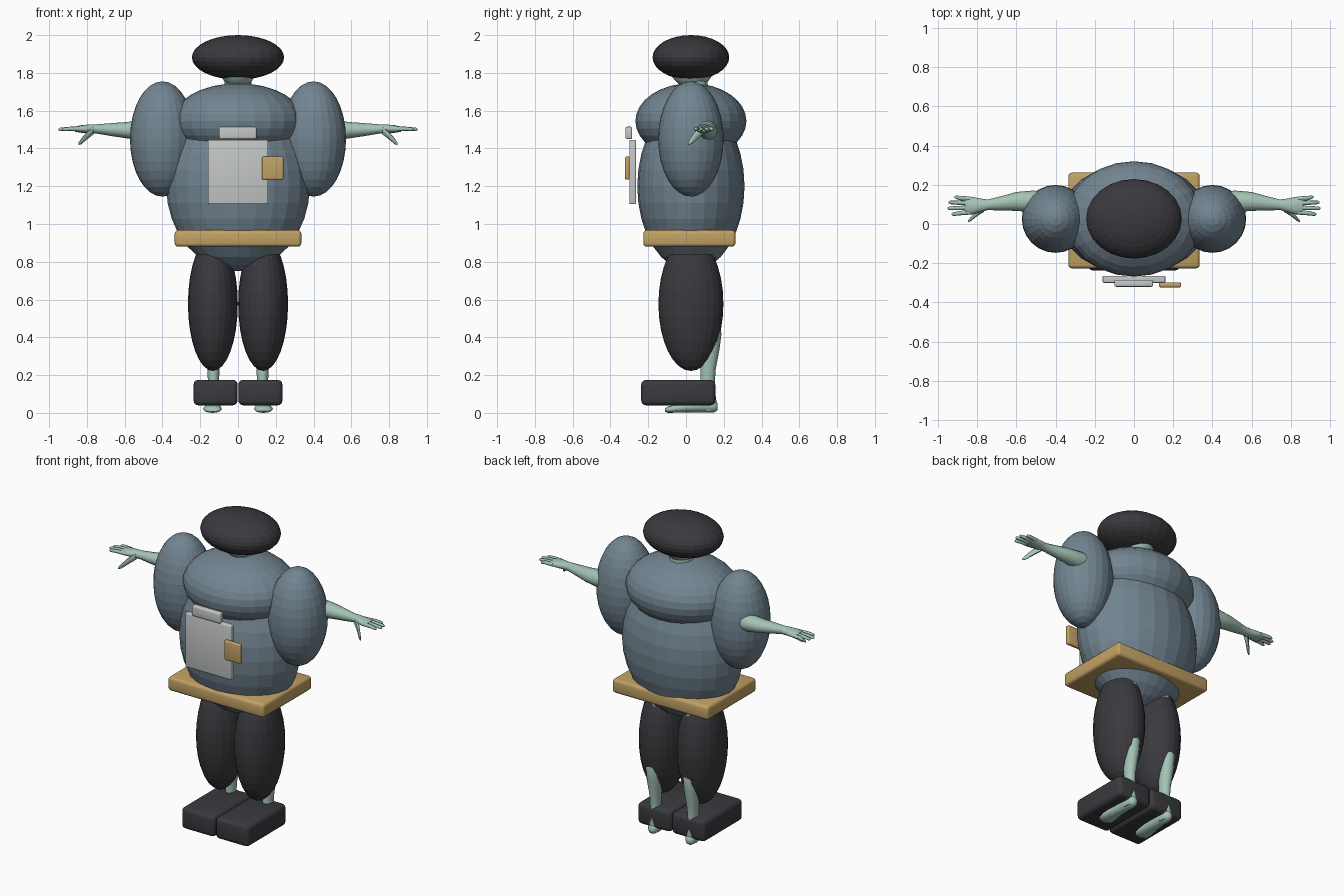
import bpy, bmesh, math
from mathutils import Vector


def material(name, rgb):
    m = bpy.data.materials.new(name)
    m.diffuse_color = (*rgb, 1)
    return m


BLUE = material("slate_blue", (0.17, 0.235, 0.285))
DARK = material("charcoal", (0.042, 0.041, 0.048))
TAN = material("tan", (0.54, 0.36, 0.13))
GREY = material("light_grey", (0.56, 0.58, 0.57))
SKIN = material("pale_green_skin", (0.37, 0.55, 0.46))
YC = 0.026  # depth centre of the body


def finish(name, bm, mat, smooth=None):
    bmesh.ops.recalc_face_normals(bm, faces=bm.faces)
    me = bpy.data.meshes.new(name)
    bm.to_mesh(me)
    bm.free()
    me.materials.append(mat)
    ob = bpy.data.objects.new(name, me)
    bpy.context.collection.objects.link(ob)
    if smooth:
        bpy.ops.object.select_all(action='DESELECT')
        ob.select_set(True)
        bpy.context.view_layer.objects.active = ob
        bpy.ops.object.shade_smooth_by_angle(angle=math.radians(smooth))
    return ob


def ellipsoid(name, centre, radii, mat, smooth=None):
    bm = bmesh.new()
    bmesh.ops.create_uvsphere(bm, u_segments=24, v_segments=16, radius=1)
    for v in bm.verts:
        v.co = Vector(c + r * p for c, r, p in zip(centre, radii, v.co))
    return finish(name, bm, mat, smooth)


def rounded_box(name, lo, hi, bevel, mat):
    bm = bmesh.new()
    bmesh.ops.create_cube(bm, size=1)
    for v in bm.verts:
        v.co = Vector(a + (b - a) * (p + 0.5) for a, b, p in zip(lo, hi, v.co))
    bmesh.ops.bevel(bm, geom=bm.edges[:], offset=bevel, segments=3,
                    profile=0.5, affect='EDGES')
    return finish(name, bm, mat, 30)


def loft(bm, axis, sections, side, n=12):
    """Closed tube: sections are (x, y, z, radius_a, radius_b) across axis."""
    a, b = [i for i in range(3) if i != axis]
    rings = []
    for x, y, z, ra, rb in sections:
        ring = []
        for k in range(n):
            t = 2 * math.pi * k / n
            p = Vector((x, y, z))
            p[a] += ra * math.cos(t)
            p[b] += rb * math.sin(t)
            p.x *= side
            ring.append(bm.verts.new(p))
        rings.append(ring)
    for r, s in zip(rings, rings[1:]):
        for k in range(n):
            bm.faces.new((r[k], r[(k + 1) % n], s[(k + 1) % n], s[k]))
    bm.faces.new(rings[0])
    bm.faces.new(rings[-1])


# Hat, head and neck
ellipsoid("hat", (0, YC, 1.882), (0.244, 0.203, 0.118), DARK)
ellipsoid("head", (0, YC + 0.005, 1.835), (0.1, 0.118, 0.115), SKIN, 60)
bm = bmesh.new()
loft(bm, 2, [(0, 0.05, 1.6, 0.08, 0.08), (0, 0.04, 1.73, 0.07, 0.075),
             (0, 0.035, 1.82, 0.075, 0.08)], 1, 16)
finish("neck", bm, SKIN, 60)

# Coat and belt
ellipsoid("torso", (0, YC, 1.2), (0.38, 0.284, 0.45), BLUE)
ellipsoid("shoulder_yoke", (0, YC, 1.545), (0.348, 0.294, 0.2), BLUE)
rounded_box("belt", (-0.335, -0.226, 0.88), (0.335, 0.262, 0.967), 0.018, TAN)

# Chest board, clip and badge
rounded_box("chest_board", (-0.16, -0.3, 1.105), (0.16, -0.265, 1.445), 0.006, GREY)
rounded_box("board_clip", (-0.1, -0.32, 1.45), (0.098, -0.285, 1.515), 0.008, GREY)
rounded_box("badge", (0.127, -0.323, 1.235), (0.24, -0.298, 1.357), 0.008, TAN)

for side, tag in ((-1, "left"), (1, "right")):
    # Puffed sleeve, trouser leg and shoe
    ellipsoid(tag + "_sleeve", (0.4 * side, YC, 1.45), (0.172, 0.173, 0.305), BLUE)
    ellipsoid(tag + "_trouser", (0.133 * side, YC, 0.577), (0.132, 0.172, 0.355), DARK)
    x0, x1 = sorted((0.002 * side, 0.235 * side))
    rounded_box(tag + "_shoe", (x0, -0.237, 0.04), (x1, 0.155, 0.175), 0.025, DARK)

    # Forearm and palm
    bm = bmesh.new()
    loft(bm, 0, [(0.40, 0.11, 1.50, 0.055, 0.055), (0.52, 0.115, 1.495, 0.055, 0.052),
                 (0.60, 0.115, 1.497, 0.048, 0.042), (0.68, 0.105, 1.50, 0.036, 0.033),
                 (0.745, 0.098, 1.503, 0.027, 0.025), (0.785, 0.095, 1.503, 0.035, 0.024),
                 (0.83, 0.093, 1.503, 0.046, 0.02), (0.862, 0.094, 1.502, 0.043, 0.014)],
         side)
    # Fingers, fanned slightly
    for y0, y1, tip in ((0.06, 0.05, 0.93), (0.083, 0.08, 0.95),
                        (0.106, 0.11, 0.945), (0.128, 0.137, 0.915)):
        loft(bm, 0, [(0.835, y0, 1.503, 0.012, 0.013), (0.89, (y0 + y1) / 2, 1.504, 0.011, 0.011),
                     (tip - 0.008, y1, 1.501, 0.009, 0.009), (tip, y1, 1.5, 0.004, 0.004)], side, 8)
    # Thumb, angled forward and down
    loft(bm, 0, [(0.765, 0.082, 1.497, 0.02, 0.022), (0.8, 0.055, 1.468, 0.015, 0.021),
                 (0.83, 0.027, 1.437, 0.011, 0.015), (0.845, 0.014, 1.424, 0.005, 0.006)], side, 8)
    finish(tag + "_arm_and_hand", bm, SKIN, 60)

    # Leg from hip to ankle
    bm = bmesh.new()
    loft(bm, 2, [(0.115, 0.07, 0.9, 0.075, 0.085), (0.12, 0.07, 0.8, 0.07, 0.083),
                 (0.125, 0.085, 0.65, 0.058, 0.07), (0.128, 0.105, 0.52, 0.046, 0.06),
                 (0.13, 0.132, 0.42, 0.045, 0.056), (0.13, 0.129, 0.34, 0.043, 0.049),
                 (0.13, 0.117, 0.23, 0.032, 0.04), (0.13, 0.113, 0.13, 0.028, 0.038),
                 (0.13, 0.117, 0.05, 0.032, 0.046), (0.13, 0.117, 0.01, 0.026, 0.038)], side)
    # Foot from heel to toes
    loft(bm, 1, [(0.13, 0.168, 0.032, 0.015, 0.018), (0.13, 0.15, 0.034, 0.03, 0.032),
                 (0.13, 0.09, 0.04, 0.034, 0.038), (0.132, 0.0, 0.03, 0.042, 0.028),
                 (0.135, -0.06, 0.022, 0.05, 0.021), (0.135, -0.095, 0.017, 0.046, 0.017),
                 (0.133, -0.11, 0.015, 0.03, 0.009)], side)
    finish(tag + "_leg_and_foot", bm, SKIN, 60)
